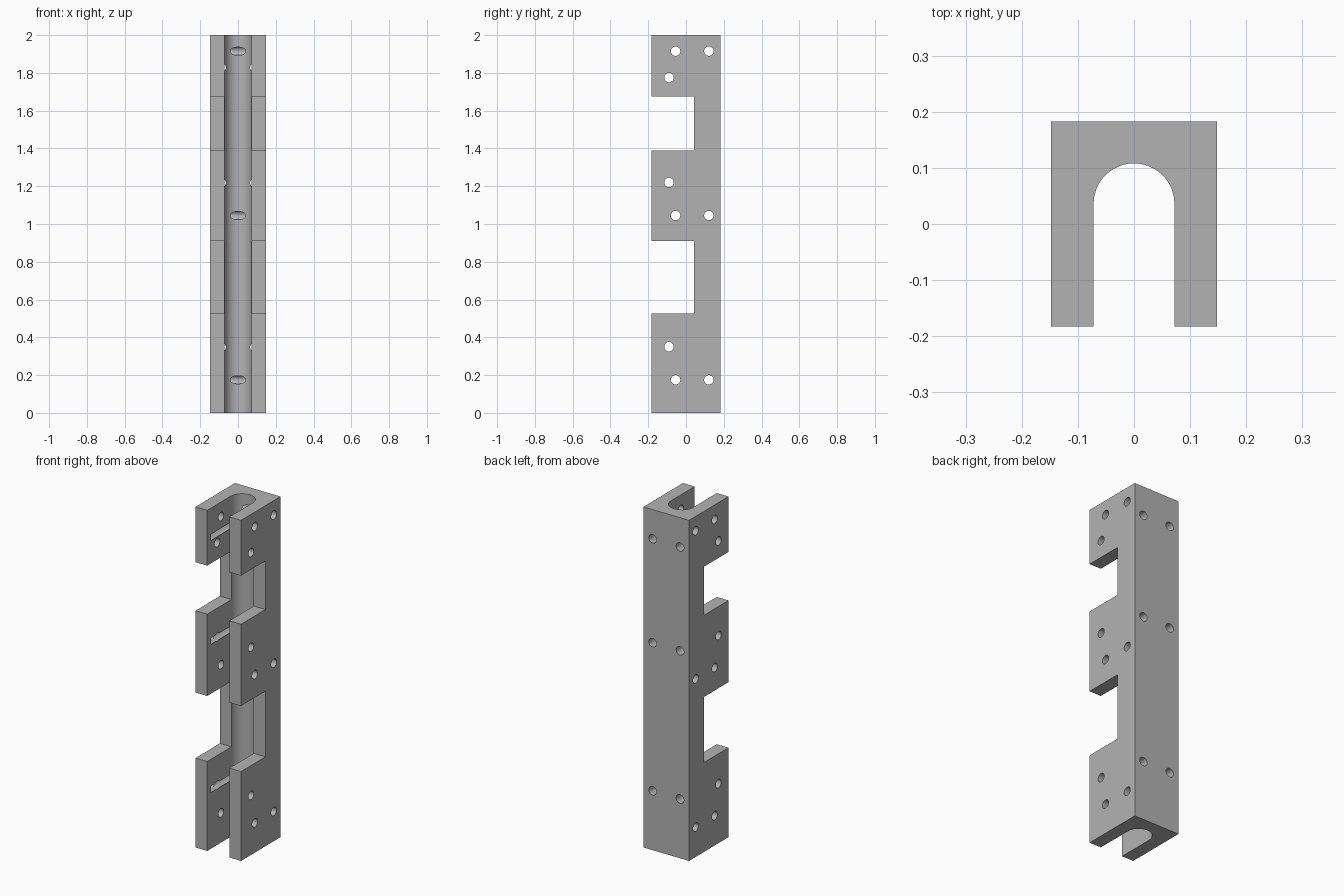
import bpy, bmesh, math
from mathutils import Matrix

if "Cube" in bpy.data.objects:
    bpy.data.objects.remove(bpy.data.objects["Cube"], do_unlink=True)

HALF_X, HALF_Y, HEIGHT = 0.148, 0.183, 2.0
SLOT_R, SLOT_Y = 0.072, 0.036
HOLE_R = 0.025

grey = bpy.data.materials.new("plain_grey")
grey.use_nodes = True
grey.diffuse_color = (0.45, 0.45, 0.45, 1)
grey.node_tree.nodes["Principled BSDF"].inputs["Base Color"].default_value = grey.diffuse_color


def add_object(name, bm):
    bmesh.ops.recalc_face_normals(bm, faces=bm.faces)
    mesh = bpy.data.meshes.new(name)
    bm.to_mesh(mesh)
    bm.free()
    mesh.materials.append(grey)
    obj = bpy.data.objects.new(name, mesh)
    bpy.context.collection.objects.link(obj)
    return obj


def prism(name, points, direction):
    """Extrude a closed outline of 3D points along a direction."""
    bm = bmesh.new()
    face = bm.faces.new([bm.verts.new(p) for p in points])
    new = bmesh.ops.extrude_face_region(bm, geom=[face])["geom"]
    verts = [v for v in new if isinstance(v, bmesh.types.BMVert)]
    bmesh.ops.translate(bm, verts=verts, vec=direction)
    return add_object(name, bm)


def drill(name, centre, length, axis):
    bm = bmesh.new()
    turn = Matrix.Rotation(math.pi / 2, 4, "Y" if axis == "X" else "X")
    bmesh.ops.create_cone(bm, cap_ends=True, segments=32, radius1=HOLE_R,
                          radius2=HOLE_R, depth=length,
                          matrix=Matrix.Translation(centre) @ turn)
    return add_object(name, bm)


# Side outline: straight back with two notches in the front
NOTCH_Y = 0.043
outline = [(HALF_Y, 0), (HALF_Y, HEIGHT), (-HALF_Y, HEIGHT)]
for low, high in ((1.39, 1.675), (0.91 - 0.385, 0.91)):
    outline += [(-HALF_Y, high), (NOTCH_Y, high), (NOTCH_Y, low), (-HALF_Y, low)]
outline.append((-HALF_Y, 0))
body = prism("channel_bracket", [(-HALF_X, y, z) for y, z in outline],
             (2 * HALF_X, 0, 0))

# Round-ended channel running the full height
arc = [(SLOT_R * math.cos(a), SLOT_Y + SLOT_R * math.sin(a))
       for a in (math.pi * i / 48 for i in range(49))]
arc += [(-SLOT_R, -0.3), (SLOT_R, -0.3)]
cutters = [prism("channel_cutter", [(x, y, -0.1) for x, y in arc], (0, 0, HEIGHT + 0.2))]

# Cross holes through both side walls
for z in (0.175, 1.045, 1.915):
    for y in (-0.055, 0.121):
        cutters.append(drill("cross_hole_cutter", (0, y, z), 0.5, "X"))
for z in (0.35, 1.22, 1.775):
    cutters.append(drill("cross_hole_cutter", (0, -0.09, z), 0.5, "X"))

# Blind holes from the back that graze the channel walls
BLIND_END, BLIND_START = -0.15, 0.25
for z in (0.348, 1.218, 1.828):
    for x in (-0.089, 0.089):
        cutters.append(drill("back_hole_cutter", (x, (BLIND_START + BLIND_END) / 2, z),
                             BLIND_START - BLIND_END, "Y"))

# Cut everything out, then discard the cutters
bpy.ops.object.select_all(action="DESELECT")
body.select_set(True)
bpy.context.view_layer.objects.active = body
for cutter in cutters:
    cutter.hide_render = True
    cut = body.modifiers.new("cut", "BOOLEAN")
    cut.operation = "DIFFERENCE"
    cut.solver = "EXACT"
    cut.object = cutter
    bpy.ops.object.modifier_apply(modifier=cut.name)
    bpy.data.objects.remove(cutter, do_unlink=True)

bpy.ops.object.shade_smooth_by_angle(angle=math.radians(30))
